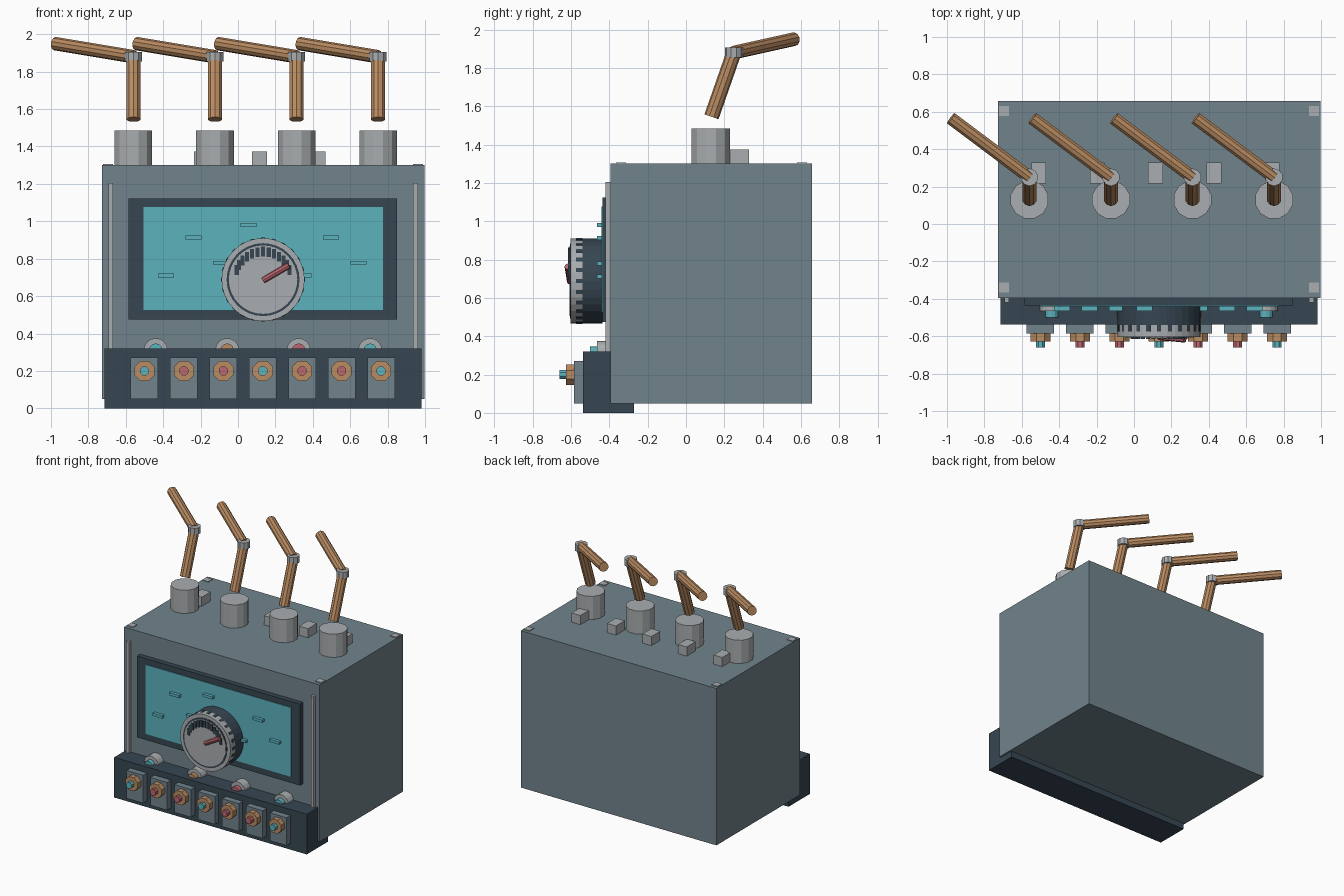
import bpy, math
from mathutils import Vector, Matrix

if "Cube" in bpy.data.objects:
    bpy.data.objects.remove(bpy.data.objects["Cube"], do_unlink=True)


def material(name, color):
    m = bpy.data.materials.new(name)
    m.use_nodes = True
    rgba = (*color, 1)
    m.diffuse_color = rgba
    bsdf = next(n for n in m.node_tree.nodes if n.type == 'BSDF_PRINCIPLED')
    bsdf.inputs["Base Color"].default_value = rgba
    return m


STEEL = material("blue_grey_steel", (0.165, 0.231, 0.262))
DARK = material("dark_slate", (0.037, 0.061, 0.084))
CYAN = material("cyan_glow", (0.107, 0.445, 0.515))
GREY = material("light_grey", (0.402, 0.423, 0.434))
COPPER = material("copper", (0.491, 0.262, 0.122))
PINK = material("dusty_red", (0.49, 0.135, 0.16))


def finish(name, mat):
    ob = bpy.context.object
    ob.name = ob.data.name = name
    ob.data.materials.append(mat)
    return ob


def box(name, mat, x, y, z):
    """Box from three (low, high) ranges."""
    spans = (x, y, z)
    bpy.ops.mesh.primitive_cube_add(size=1, location=[sum(s) / 2 for s in spans])
    ob = finish(name, mat)
    ob.data.transform(Matrix.Diagonal([s[1] - s[0] for s in spans] + [1]))
    return ob


def mid(centre, size):
    return (centre - size / 2, centre + size / 2)


def rod(name, mat, start, end, radius, sides=8, spin=0.0):
    """Faceted cylinder between two points."""
    a, b = Vector(start), Vector(end)
    bpy.ops.mesh.primitive_cylinder_add(vertices=sides, radius=radius, depth=(b - a).length)
    ob = finish(name, mat)
    turn = (b - a).to_track_quat('Z', 'Y').to_matrix().to_4x4()
    ob.data.transform(turn @ Matrix.Rotation(spin, 4, 'Z'))
    ob.location = (a + b) / 2
    return ob


CX = 0.134       # middle of the cabinet
FRONT = -0.395   # cabinet front face
TOP = 1.3

# Cabinet, front plinth, display frame and screen
box("cabinet", STEEL, (-0.728, 0.996), (FRONT, 0.657), (0.05, TOP))
box("plinth", DARK, (-0.715, 0.982), (-0.537, -0.27), (0, 0.32))
box("display_frame", DARK, (-0.585, 0.85), (-0.435, FRONT), (0.475, 1.123))
box("screen", CYAN, (-0.505, 0.775), (-0.44, -0.43), (0.525, 1.077))

# Raised marks on the screen, in a staggered pattern
for i in range(8):
    z = 0.711 + 0.0675 * (i * 3 % 5)
    box("screen_mark", CYAN, mid(-0.385 + 0.147 * i, 0.086), (-0.465, -0.435), mid(z, 0.021))

# Front rails and top corner plates
for side in (-1, 1):
    box("front_rail", GREY, mid(CX + side * 0.815, 0.025), (-0.42, FRONT), (0.32, 1.205))
    for y in (-0.34, 0.605):
        box("corner_plate", GREY, mid(CX + side * 0.829, 0.053), mid(y, 0.053), (TOP, TOP + 0.006))

# Dial: drum, rim, knurls and face
DZ = 0.688


def disc(name, mat, back, front, radius, x=CX, z=DZ, sides=32, spin=0.0):
    return rod(name, mat, (x, back, z), (x, front, z), radius, sides, spin)


disc("dial_drum", DARK, -0.435, -0.54, 0.222)
disc("dial_rim", GREY, -0.54, -0.603, 0.222)
disc("dial_groove", DARK, -0.6, -0.605, 0.195)
disc("dial_face", GREY, -0.6, -0.607, 0.183)
for i in range(24):
    a = math.tau * i / 24
    k = box("dial_knurl", DARK, mid(0, 0.022), mid(0, 0.035), mid(0.215, 0.018))
    k.data.transform(Matrix.Translation(k.location))
    k.data.transform(Matrix.Rotation(a, 4, 'Y'))
    k.location = (CX, -0.5575, DZ)

# Scale ticks and needle
for i in range(13):
    a = math.radians(160 - 140 * i / 12)
    box("dial_tick", DARK, mid(CX + 0.15 * math.cos(a), 0.022), (-0.615, -0.6),
        mid(DZ + 0.15 * math.sin(a), 0.052))
rod("needle", PINK, (CX, -0.604, DZ - 0.004), (CX + 0.138, -0.617, DZ + 0.076), 0.017)

# Indicator lamps above the plinth
for i, mat in enumerate((CYAN, COPPER, PINK, CYAN)):
    x = -0.44 + 0.382 * i
    disc("lamp_socket", GREY, FRONT, -0.465, 0.064, x, 0.311, 16)
    disc("lamp_bulb", mat, -0.46, -0.5, 0.036, x, 0.311, 12)

# Plinth buttons
for i in range(7):
    x = -0.5 + 0.2108 * i
    box("button_plate", STEEL, mid(x, 0.147), (-0.585, -0.53), (0.05, 0.272))
    disc("button_nut", COPPER, -0.58, -0.627, 0.058, x, 0.2, 8, math.pi / 8)
    disc("button_pin", PINK if i % 3 else CYAN, -0.62, -0.66, 0.026, x, 0.2, 8, math.pi / 8)

# Small blocks on the roof
for i in range(5):
    box("roof_block", GREY, mid(-0.51 + 0.3125 * i, 0.078), mid(0.272, 0.112), (TOP, 1.373))

# Four levers: base drum, lower arm, joint and upper arm
for i in range(4):
    x = -0.559 + 0.436 * i
    elbow = Vector((x, 0.25, 1.88))
    rod("lever_base", GREY, (x, 0.13, TOP), (x, 0.13, 1.485), 0.104, 12, math.pi / 12)
    rod("lever_lower_arm", COPPER, (x, 0.133, 1.545), elbow, 0.039, 10)
    rod("lever_joint", GREY, elbow - Vector((0, 0, 0.026)), elbow + Vector((0, 0, 0.026)), 0.047, 10)
    rod("lever_upper_arm", COPPER, elbow, elbow + Vector((-0.42, 0.315, 0.07)), 0.036, 10)
